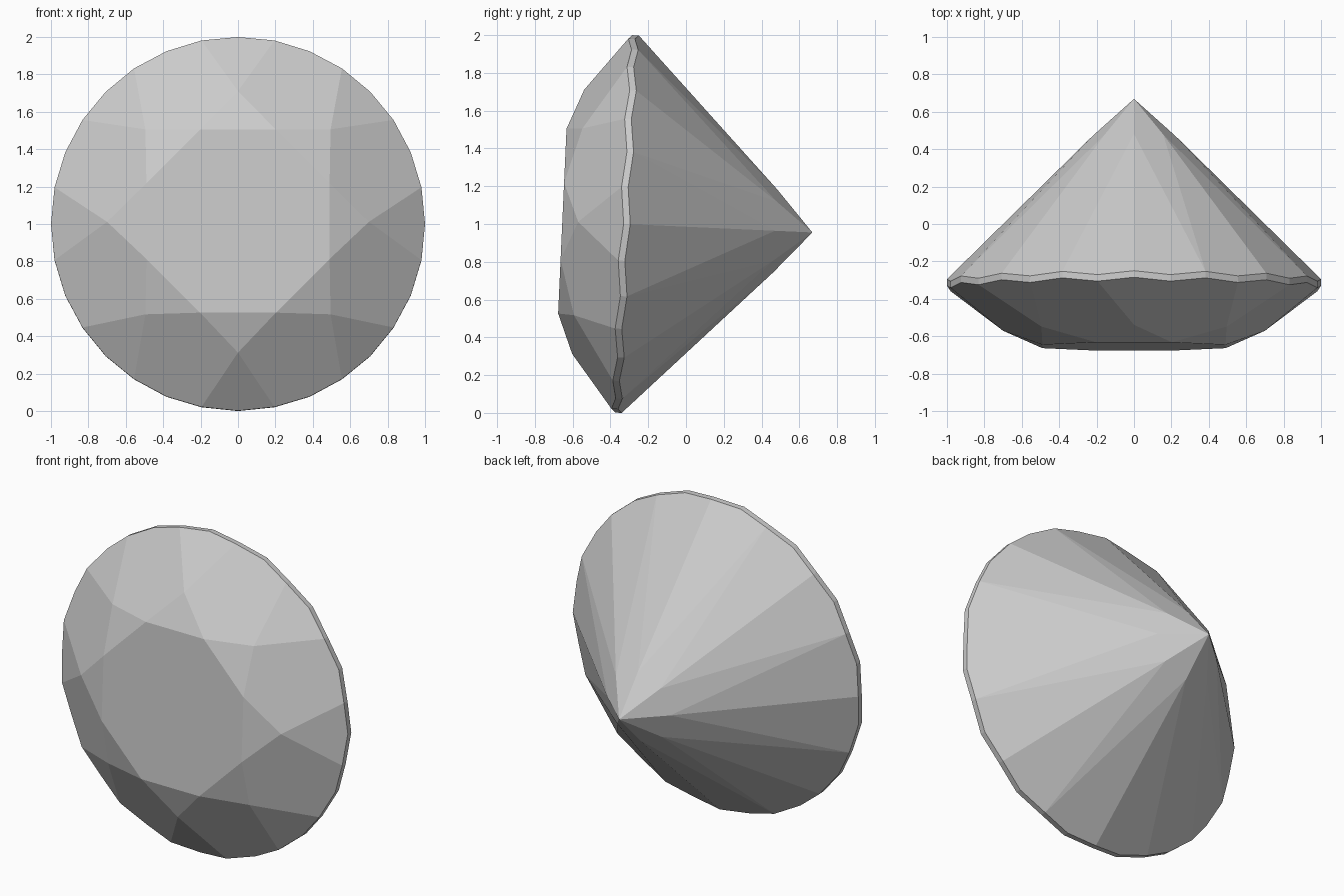
import bpy, bmesh
from math import sin, cos, radians
from mathutils import Matrix

if "Cube" in bpy.data.objects:
    bpy.data.objects.remove(bpy.data.objects["Cube"])

bm = bmesh.new()

def ring(count, start, radius, height):
    """Ring of vertices around the y axis; height is towards the front (-y)."""
    out = []
    for i in range(count):
        a = radians(start + 360 * i / count)
        h = height[i % 2] if isinstance(height, tuple) else height
        out.append(bm.verts.new((radius * sin(a), -h, radius * cos(a))))
    return out

# Rings of the cut stone, from front table to rear point
table = ring(8, 22.5, 0.53, 0.33)
star = ring(8, 0, 0.70, 0.246)
crown_edge = ring(32, 0, 1.0, (0.005, 0.025))
pavilion_edge = ring(32, 0, 1.0, (-0.03, -0.01))
lower = ring(8, 0, 0.22, -0.798)
culet = bm.verts.new((0, 0.995, 0))

face = lambda *v: bm.faces.new(v)
face(*table)

for k in range(8):
    n = (k + 1) % 8
    c = lambda j: crown_edge[(4 * k + j) % 32]
    p = lambda j: pavilion_edge[(4 * k + j) % 32]
    # Crown: star, main and girdle facets
    face(table[k - 1], star[k], table[k])
    face(star[k], c(-1), c(0), c(1))
    face(table[k], star[k], c(1), c(2), c(3), star[n])
    # Pavilion: paired lower facets and long main facets
    face(lower[k], p(0), p(1), p(2))
    face(lower[n], p(2), p(3), p(4))
    face(culet, lower[k], p(2), lower[n])

# Thin scalloped girdle band
for i in range(32):
    j = (i + 1) % 32
    face(crown_edge[i], crown_edge[j], pavilion_edge[j], pavilion_edge[i])

# Slight backward lean, resting on the lowest rim
bmesh.ops.recalc_face_normals(bm, faces=bm.faces[:])
bm.transform(Matrix.Translation((0, -0.325, 0)) @ Matrix.Rotation(radians(-2.6), 4, 'X'))
low = min(v.co.z for v in bm.verts)
bm.transform(Matrix.Translation((0, 0, -low)))

mesh = bpy.data.meshes.new("cut_gemstone")
bm.to_mesh(mesh)
bm.free()
gem = bpy.data.objects.new("cut_gemstone", mesh)
bpy.context.collection.objects.link(gem)
